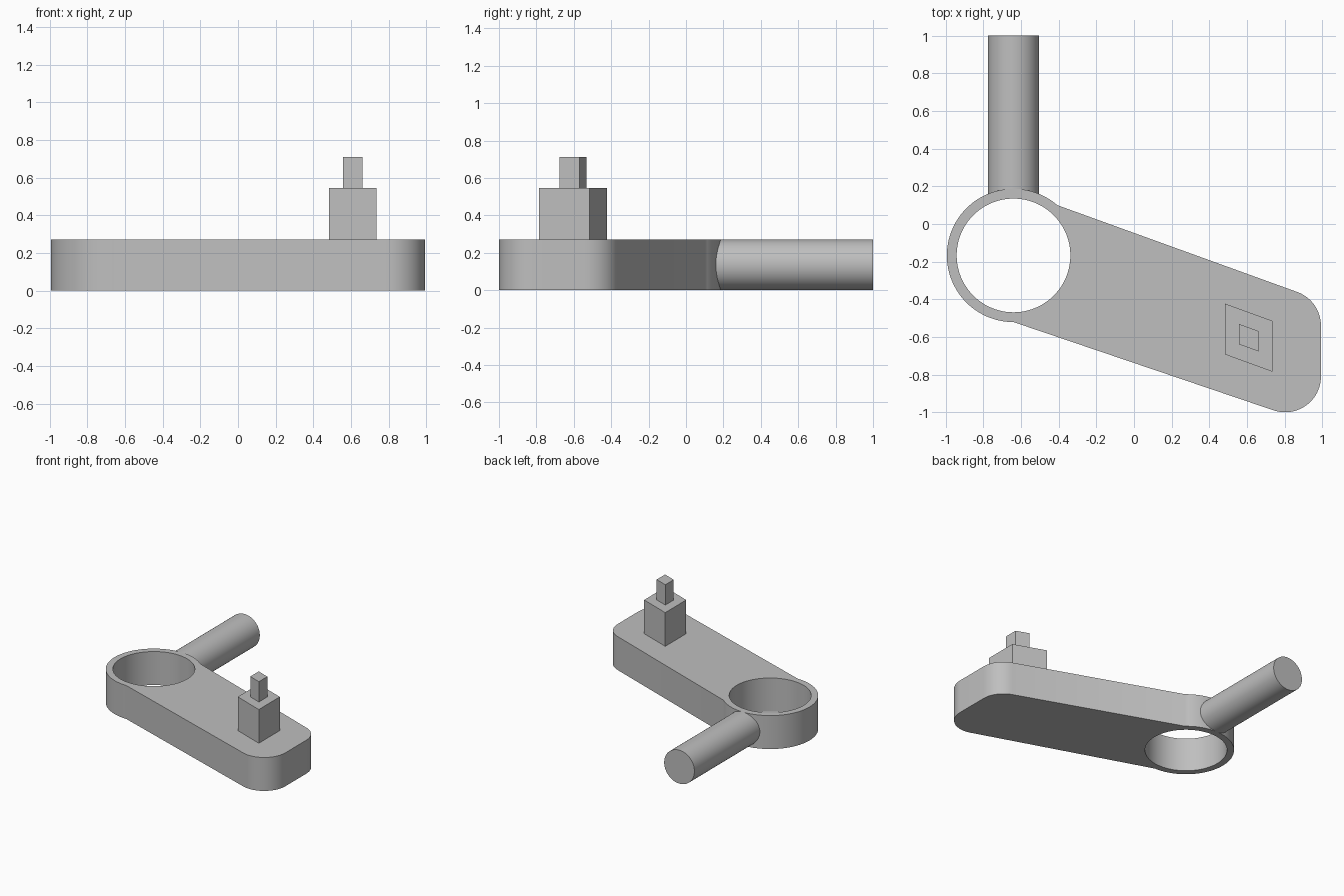
import bpy, bmesh
from math import cos, sin, radians, pi
from mathutils import Matrix

cube = bpy.data.objects.get("Cube")
if cube:
    bpy.data.objects.remove(cube)

GREY = (0.52, 0.52, 0.52, 1)
metal = bpy.data.materials.new("plain_grey")
metal.use_nodes = True
metal.diffuse_color = GREY
metal.node_tree.nodes["Principled BSDF"].inputs["Base Color"].default_value = GREY

THICK = 0.272
RING = (-0.64, -0.167)
RING_R, HOLE_R = 0.354, 0.302


def arc(centre, radius, start, end, steps):
    """Points along an arc, angles in degrees."""
    angles = [radians(start + (end - start) * i / steps) for i in range(steps + 1)]
    return [(centre[0] + radius * cos(a), centre[1] + radius * sin(a)) for a in angles]


def prism(name, outline, bottom, top, smooth=True):
    """Extrude a counter-clockwise outline between two heights."""
    bm = bmesh.new()
    base = bm.faces.new([bm.verts.new((x, y, bottom)) for x, y in outline])
    lifted = bmesh.ops.extrude_face_region(bm, geom=[base], use_keep_orig=True)["geom"]
    for v in lifted:
        if isinstance(v, bmesh.types.BMVert):
            v.co.z = top
    return finish(name, bm, smooth)


def finish(name, bm, smooth=True):
    bmesh.ops.recalc_face_normals(bm, faces=bm.faces)
    mesh = bpy.data.meshes.new(name)
    bm.to_mesh(mesh)
    bm.free()
    obj = bpy.data.objects.new(name, mesh)
    bpy.context.collection.objects.link(obj)
    mesh.materials.append(metal)
    if smooth:
        shade(obj)
    return obj


def shade(obj):
    bpy.ops.object.select_all(action="DESELECT")
    obj.select_set(True)
    bpy.context.view_layer.objects.active = obj
    bpy.ops.object.shade_smooth_by_angle(angle=radians(25))


# Arm: ring end, then the two rounded corners of the far end
outline = arc(RING, RING_R, 49, 270, 64)
outline += arc((0.803, -0.81), 0.19, 251.5, 360, 20)
outline += arc((0.803, -0.54), 0.19, 0, 70, 14)
arm = prism("arm", outline, 0, THICK, smooth=False)

# Round opening through the ring end
cutter = prism("hole_cutter", arc(RING, HOLE_R, 0, 356.25, 95), -0.1, THICK + 0.1, smooth=False)
cutter.hide_render = True
cut = arm.modifiers.new("hole", "BOOLEAN")
cut.operation, cut.solver, cut.object = "DIFFERENCE", "EXACT", cutter
bpy.context.view_layer.objects.active = arm
bpy.ops.object.modifier_apply(modifier=cut.name)
bpy.data.objects.remove(cutter)
shade(arm)

# Round handle running back from the ring wall
start, end = 0.14, 1.0
bm = bmesh.new()
bmesh.ops.create_cone(
    bm, cap_ends=True, segments=64, radius1=THICK / 2, radius2=THICK / 2, depth=end - start,
    matrix=Matrix.Translation((RING[0], (start + end) / 2, THICK / 2)) @ Matrix.Rotation(pi / 2, 4, "X"))
finish("handle", bm)


# Skewed posts stacked on the far end
def post(name, half_x, half_y, bottom, top):
    corners = [(-1, -1), (1, -1), (1, 1), (-1, 1)]
    points = [(0.61 + sx * half_x, -0.604 + sy * half_y - 0.365 * sx * half_x) for sx, sy in corners]
    prism(name, points, bottom, top, smooth=False)


post("lower_post", 0.127, 0.135, THICK, 0.546)
post("upper_post", 0.052, 0.054, 0.546, 0.711)
